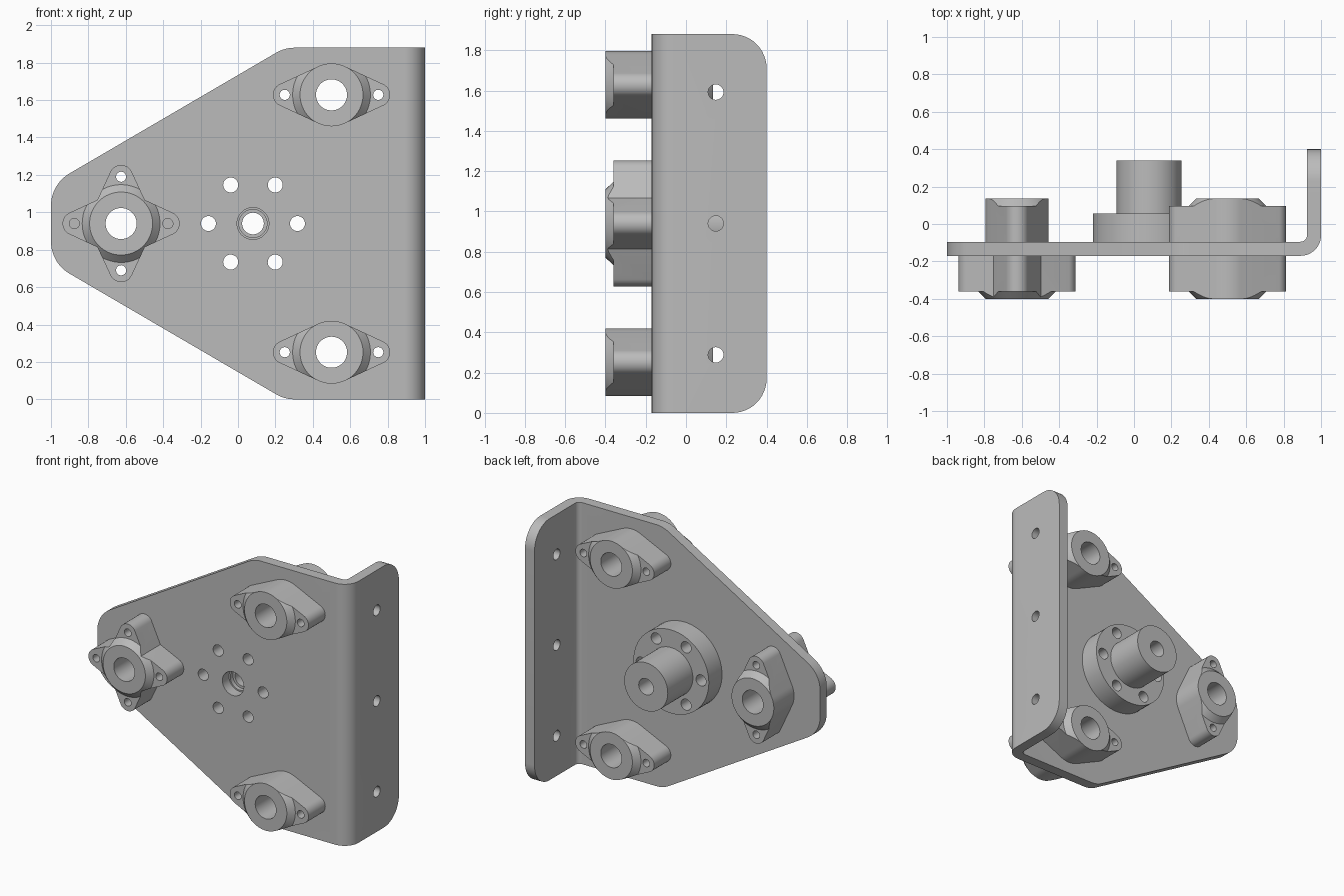
import bpy, bmesh
from math import pi, sin, cos, acos, tan
from mathutils import Vector

default = bpy.data.objects.get("Cube")
if default:
    bpy.data.objects.remove(default)

grey = bpy.data.materials.new("machined_grey")
grey.use_nodes = True
grey.diffuse_color = (0.5, 0.5, 0.5, 1)
grey.node_tree.nodes["Principled BSDF"].inputs["Base Color"].default_value = (0.5, 0.5, 0.5, 1)

# Main dimensions
HEIGHT, MID = 1.88, 0.94
FRONT, BACK = -0.17, -0.095
THICK = BACK - FRONT
SEG = 64


def arc(cx, cy, r, a0, a1, n=16):
    return [(cx + r * cos(a0 + (a1 - a0) * i / n), cy + r * sin(a0 + (a1 - a0) * i / n))
            for i in range(n + 1)]


def circle(cx, cy, r):
    return arc(cx, cy, r, 0, 2 * pi, SEG)[:-1]


def rounded(corners, n=12):
    """Outline with each corner (x, y, radius) replaced by an arc."""
    out = []
    for i, (x, y, r) in enumerate(corners):
        p = Vector((x, y))
        if r == 0:
            out.append((x, y))
            continue
        a = (Vector(corners[i - 1][:2]) - p).normalized()
        b = (Vector(corners[(i + 1) % len(corners)][:2]) - p).normalized()
        half = a.angle(b) / 2
        centre = p + (a + b).normalized() * (r / sin(half))
        u = p + a * (r / tan(half)) - centre
        v = p + b * (r / tan(half)) - centre
        total = u.angle(v)
        for k in range(n + 1):
            t = k / n
            w = (u * sin((1 - t) * total) + v * sin(t * total)) / sin(total)
            out.append(tuple(centre + w))
    return out


def finish(name, bm):
    bmesh.ops.recalc_face_normals(bm, faces=bm.faces)
    mesh = bpy.data.meshes.new(name)
    bm.to_mesh(mesh)
    bm.free()
    ob = bpy.data.objects.new(name, mesh)
    bpy.context.collection.objects.link(ob)
    mesh.materials.append(grey)
    return ob


def prism(name, outline, axis, lo, hi):
    """Extrude a 2D outline along the given axis (other axes keep x, y, z order)."""
    place = {"x": lambda a, b, t: (t, a, b),
             "y": lambda a, b, t: (a, t, b),
             "z": lambda a, b, t: (a, b, t)}[axis]
    bm = bmesh.new()
    low = [bm.verts.new(place(a, b, lo)) for a, b in outline]
    high = [bm.verts.new(place(a, b, hi)) for a, b in outline]
    bm.faces.new(low)
    bm.faces.new(high)
    for i in range(len(low)):
        bm.faces.new((low[i - 1], low[i], high[i], high[i - 1]))
    return finish(name, bm)


def lathe(name, profile, cx, cz):
    """Turn a closed or axis-ended (radius, y) profile around a y-parallel axis."""
    bm = bmesh.new()
    rings = []
    for r, y in profile:
        if r == 0:
            rings.append([bm.verts.new((cx, y, cz))] * SEG)
        else:
            rings.append([bm.verts.new((a, y, b)) for a, b in circle(cx, cz, r)])
    closed = all(r > 0 for r, y in profile)
    for k in range(0 if closed else 1, len(rings)):
        p, q = rings[k - 1], rings[k]
        for i in range(SEG):
            quad = list(dict.fromkeys((p[i - 1], p[i], q[i], q[i - 1])))
            bm.faces.new(quad)
    return finish(name, bm)


def boolean(ob, cutters, op="DIFFERENCE"):
    for c in cutters:
        c.hide_render = True
        mod = ob.modifiers.new("cut", "BOOLEAN")
        mod.operation, mod.object, mod.solver = op, c, "EXACT"
    graph = bpy.context.evaluated_depsgraph_get()
    mesh = bpy.data.meshes.new_from_object(ob.evaluated_get(graph))
    ob.modifiers.clear()
    ob.data = mesh
    for c in cutters:
        bpy.data.objects.remove(c)


def drill(x, z, r):
    return prism("drill", circle(x, z, r), "y", -1, 1)


# Flange bearing dimensions
BODY, EAR, REACH, BORE, PIN = 0.168, 0.063, 0.25, 0.083, 0.027


def ear_spots(x, z, upright):
    return [(x, z + s * REACH) if upright else (x + s * REACH, z) for s in (-1, 1)]


def bearing(name, x, z, side, upright):
    """Two-eared bearing housing; side -1 is the front of the plate, 1 the back."""
    a = acos((BODY - EAR) / REACH)
    outline = (arc(REACH, 0, EAR, -a, a) + arc(0, 0, BODY, a, pi - a)
               + arc(-REACH, 0, EAR, pi - a, pi + a) + arc(0, 0, BODY, pi + a, 2 * pi - a))
    outline = [(x - v, z + u) if upright else (x + u, z + v) for u, v in outline]
    base = FRONT if side < 0 else BACK
    top = base + side * 0.23
    shoulder = base + side * 0.19
    ob = prism(name, outline, "y", min(base, top), max(base, top))
    # Chamfered boss standing above the ears
    mask = lathe("mask", [(0, base - side * 0.1), (0.5, base - side * 0.1), (0.5, shoulder),
                          (BODY + 0.04, shoulder), (BODY + 0.0005, top), (BODY, top + side * 0.1),
                          (0, top + side * 0.1)], x, z)
    boolean(ob, [mask], "INTERSECT")
    boolean(ob, [drill(x, z, BORE)] + [drill(u, v, PIN) for u, v in ear_spots(x, z, upright)])


# Bent plate: L section trimmed by the front and side outlines
section = rounded([(-1.1, FRONT, 0), (1, FRONT, 0.11), (1, 0.5, 0), (1 - THICK, 0.5, 0),
                   (1 - THICK, BACK, 0.035), (-1.1, BACK, 0)])
plate = prism("bent_plate", section, "z", -0.1, HEIGHT + 0.1)
face = rounded([(1.1, 0, 0), (1.1, HEIGHT, 0), (0.25, HEIGHT, 0.2), (-1, 1.15, 0.2),
                (-1, HEIGHT - 1.15, 0.2), (0.25, 0, 0.2)])
flank = rounded([(-0.5, -0.05, 0), (-0.5, HEIGHT + 0.05, 0), (0.0, HEIGHT + 0.05, 0),
                 (0.0, HEIGHT, 0), (0.4, HEIGHT, 0.17), (0.4, 0, 0.17), (0.0, 0, 0),
                 (0.0, -0.05, 0)])
boolean(plate, [prism("face_trim", face, "y", -1, 1)], "INTERSECT")
boolean(plate, [prism("flank_trim", flank, "x", -2, 2)], "INTERSECT")

# Bearings on both sides of the plate
LEFT_X, RIGHT_X, RISE = -0.625, 0.5, 0.688
holes = []
for label, x, z, upright in (("upper", RIGHT_X, MID + RISE, False),
                             ("lower", RIGHT_X, MID - RISE, False),
                             ("side", LEFT_X, MID, True)):
    bearing(label + "_front_bearing", x, z, -1, upright)
    bearing(label + "_back_bearing", x, z, 1, upright)
    holes.append(drill(x, z, BORE))
    holes += [drill(u, v, PIN) for u, v in ear_spots(x, z, upright)]
bearing("side_front_cross_bearing", LEFT_X, MID, -1, False)

# Flanged hub on the back, with a ring of bolt holes
HUB_X = 0.08
hub = lathe("hub", [(0.075, BACK), (0.3, BACK), (0.3, 0.055), (0.173, 0.055), (0.173, 0.34),
                    (0.058, 0.34), (0.058, BACK + 0.03), (0.075, BACK + 0.03)], HUB_X, MID)
bolts = [(HUB_X + 0.238 * cos(k * pi / 3), MID + 0.238 * sin(k * pi / 3)) for k in range(6)]
boolean(hub, [drill(u, v, 0.04) for u, v in bolts])
holes += [drill(u, v, 0.04) for u, v in bolts] + [drill(HUB_X, MID, 0.085)]

# Holes through the plate face and the side flange
holes += [prism("drill", circle(0.148, MID + s * 0.652, 0.038), "x", 0.8, 1.2)
          for s in (-1, 0, 1)]
boolean(plate, holes)

# Smooth the curved walls, keep edges crisp
bpy.ops.object.select_all(action="DESELECT")
for ob in bpy.context.collection.objects:
    if ob.type == "MESH":
        ob.select_set(True)
        bpy.context.view_layer.objects.active = ob
bpy.ops.object.shade_smooth_by_angle(angle=pi / 6)
